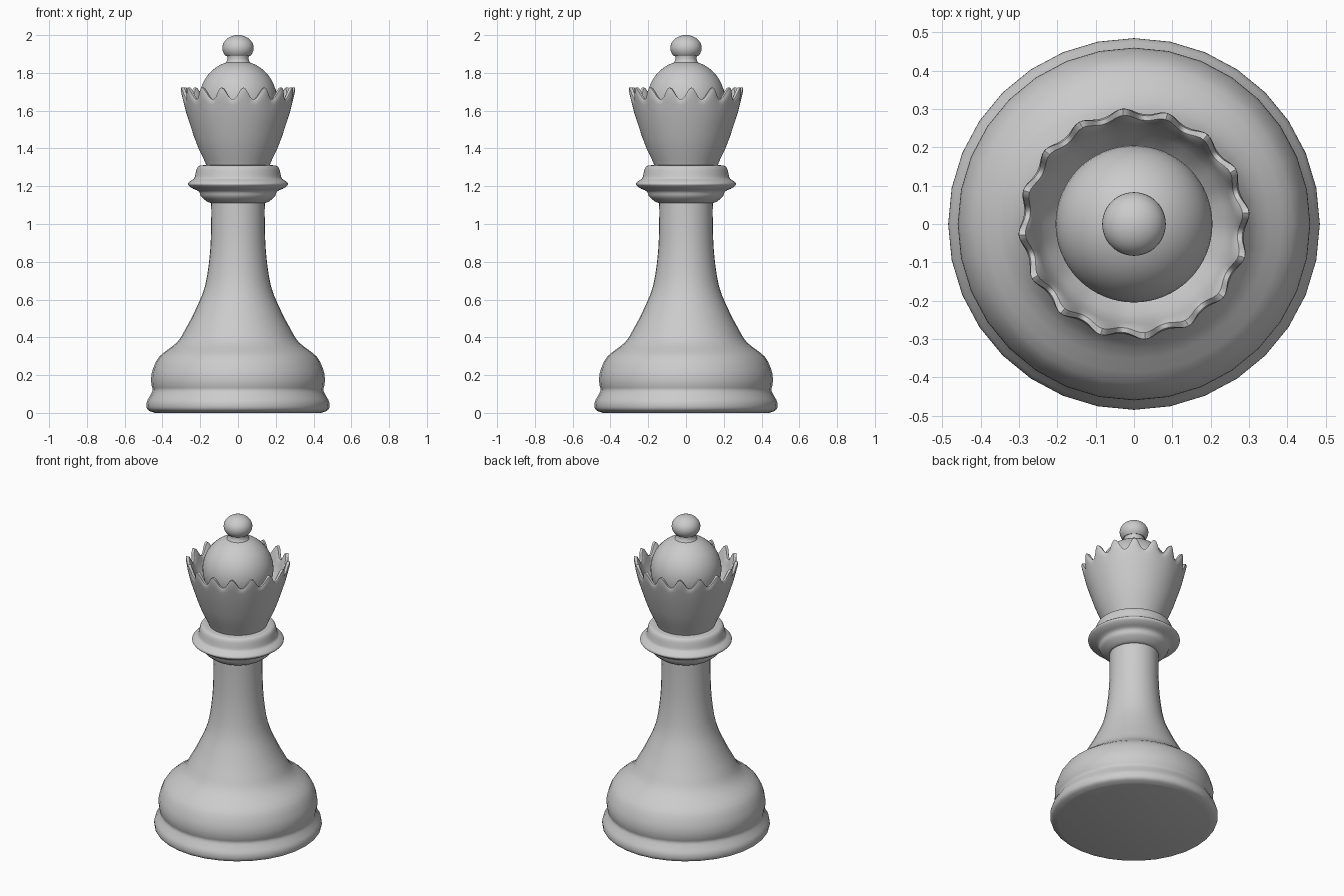
import bpy, bmesh, math
from math import sin, cos, pi, radians

if "Cube" in bpy.data.objects:
    bpy.data.objects.remove(bpy.data.objects["Cube"])


def smooth_profile(pts, steps):
    """Catmull-Rom curve through the profile points."""
    out = []
    for i in range(len(pts) - 1):
        p0, p1 = pts[max(i - 1, 0)], pts[i]
        p2, p3 = pts[i + 1], pts[min(i + 2, len(pts) - 1)]
        for s in range(steps):
            t = s / steps
            out.append(tuple(0.5 * (2 * b + (c - a) * t + (2 * a - 5 * b + 4 * c - d) * t * t
                                    + (3 * b - a - 3 * c + d) * t ** 3)
                             for a, b, c, d in zip(p0, p1, p2, p3)))
    return out + [pts[-1]]


def revolve(name, profile, segs, shape=None):
    """Lathe a profile into a closed solid; shape(row, r, z, angle) may bend each row."""
    bm = bmesh.new()
    rings = []
    for k, (r, z) in enumerate(profile):
        if r < 1e-4:
            rings.append([bm.verts.new((0, 0, z))])
            continue
        ring = []
        for i in range(segs):
            a = 2 * pi * i / segs
            rr, zz = shape(k, r, z, a) if shape else (r, z)
            ring.append(bm.verts.new((rr * cos(a), rr * sin(a), zz)))
        rings.append(ring)
    for a, b in zip(rings, rings[1:]):
        for i in range(segs):
            j = (i + 1) % segs
            if len(a) == 1:
                bm.faces.new((a[0], b[j], b[i]))
            elif len(b) == 1:
                bm.faces.new((a[i], a[j], b[0]))
            else:
                bm.faces.new((a[i], a[j], b[j], b[i]))
    for ring in (rings[0], rings[-1]):
        if len(ring) > 1:
            bm.faces.new(ring)
    bmesh.ops.recalc_face_normals(bm, faces=bm.faces)
    mesh = bpy.data.meshes.new(name)
    bm.to_mesh(mesh)
    bm.free()
    ob = bpy.data.objects.new(name, mesh)
    bpy.context.collection.objects.link(ob)
    bpy.ops.object.select_all(action='DESELECT')
    ob.select_set(True)
    bpy.context.view_layer.objects.active = ob
    bpy.ops.object.shade_smooth_by_angle(angle=radians(40))
    return ob


# Base and stem
body = [(0.44, 0.0), (0.472, 0.012), (0.484, 0.03), (0.482, 0.06), (0.466, 0.09),
        (0.452, 0.12), (0.457, 0.145), (0.46, 0.18), (0.451, 0.23), (0.415, 0.30),
        (0.323, 0.373), (0.275, 0.45), (0.228, 0.54), (0.175, 0.67), (0.149, 0.84),
        (0.142, 1.0), (0.142, 1.14)]
revolve("base_and_stem", smooth_profile(body, 3), 32)

# Collar
collar = [(0.148, 1.112), (0.165, 1.12), (0.195, 1.145), (0.207, 1.172), (0.24, 1.188),
          (0.262, 1.204), (0.264, 1.216), (0.247, 1.231), (0.231, 1.243), (0.224, 1.27),
          (0.217, 1.295), (0.202, 1.309), (0.16, 1.312)]
revolve("collar", smooth_profile(collar, 3), 64)

# Crown cup: outer wall up, over the scalloped rim, down the inside
outer = [(0.165, 1.305), (0.182, 1.345), (0.207, 1.395), (0.232, 1.46), (0.254, 1.527),
         (0.275, 1.592), (0.284, 1.63), (0.288, 1.65), (0.284, 1.66)]
inner = [(0.272, 1.66), (0.264, 1.65), (0.257, 1.625), (0.235, 1.575), (0.19, 1.53), (0.0, 1.52)]
lift = [0, 0, 0, 0, 0, 0.05, 0.4, 0.8, 1.0, 1.0, 0.8, 0.4, 0.05, 0, 0]
RIM = 8.5


def scallop(k, r, z, a):
    wave = (0.5 + 0.5 * cos(16 * (a - radians(5.625)))) ** 1.2
    w = wave * lift[k]
    side = 1 if k < RIM else -0.3
    return r + w * (0.014 + 0.004 * side), z + 0.062 * w


revolve("crown", outer + inner, 192, scallop)

# Dome inside the crown
dome = [(0.205 * cos(t), 1.66 + 0.205 * sin(t)) for t in
        (radians(-70 + 160 * i / 24) for i in range(25))]
revolve("dome", dome, 64)

# Finial neck and ball
neck = [(0.07, 1.845), (0.06, 1.862), (0.055, 1.875), (0.058, 1.89)]
ball = [(0.083 * cos(t), 1.932 + 0.068 * sin(t)) for t in
        (radians(-40 + 130 * i / 16) for i in range(17))]
revolve("finial", neck + ball, 48)
